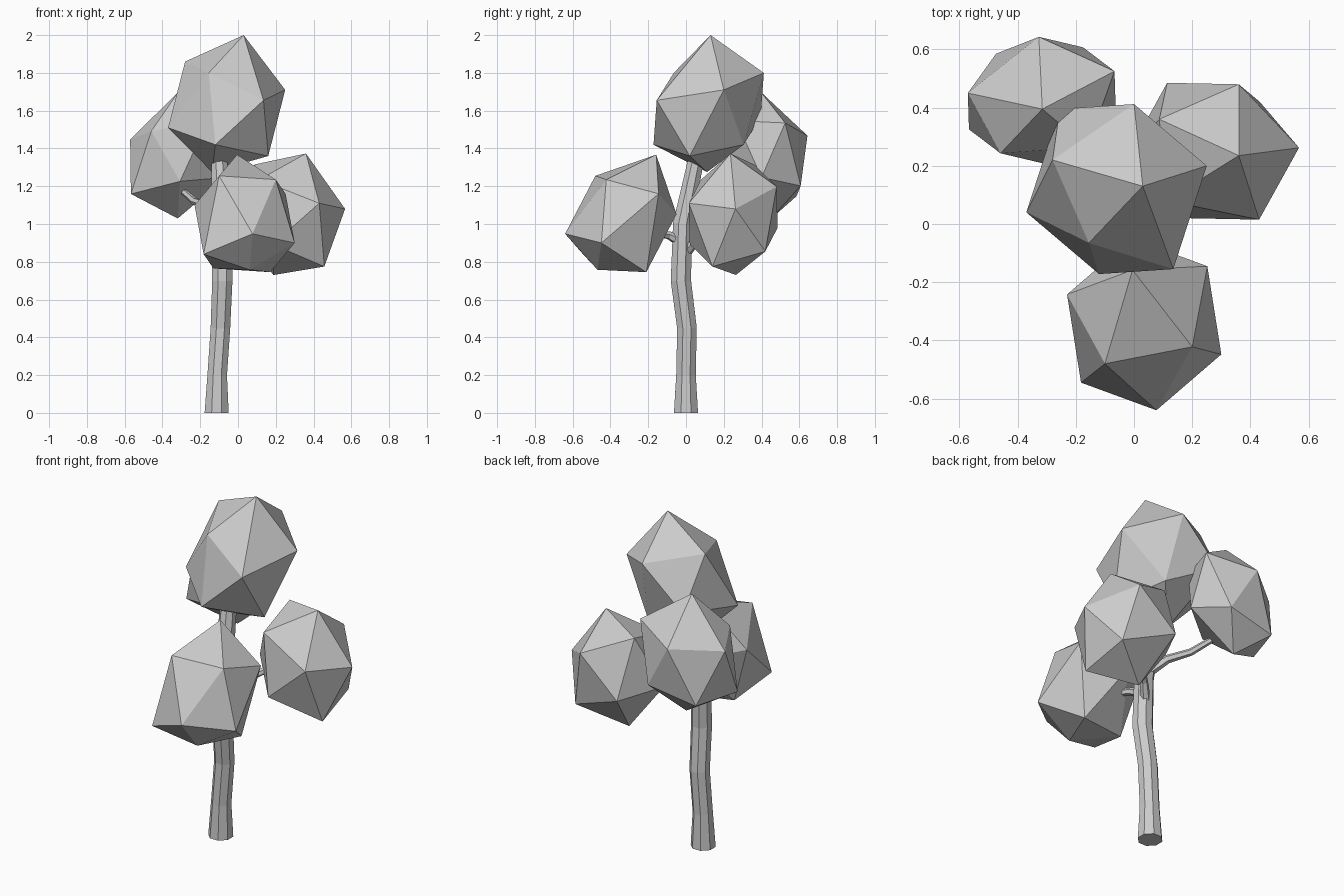
import bpy
import bmesh
from math import cos, sin, tau
from mathutils import Vector

cube = bpy.data.objects.get("Cube")
if cube:
    bpy.data.objects.remove(cube, do_unlink=True)

# One plain grey for the whole tree
grey = bpy.data.materials.new("light_grey")
grey.use_nodes = True
grey.diffuse_color = (0.6, 0.6, 0.6, 1)
grey.node_tree.nodes["Principled BSDF"].inputs["Base Color"].default_value = grey.diffuse_color


def add_object(name, bm):
    """Turn a bmesh into a flat-shaded object with outward normals."""
    bmesh.ops.recalc_face_normals(bm, faces=bm.faces)
    mesh = bpy.data.meshes.new(name)
    bm.to_mesh(mesh)
    bm.free()
    mesh.materials.append(grey)
    obj = bpy.data.objects.new(name, mesh)
    bpy.context.collection.objects.link(obj)
    return obj


def foliage(name, centre, squash, corners):
    """Skewed icosahedron: six corners mirrored through the centre.
    The first corner is the tip; its opposite is pulled in by squash."""
    bm = bmesh.new()
    centre = Vector(centre)
    for i, corner in enumerate(corners):
        offset = Vector(corner)
        bm.verts.new(centre + offset)
        bm.verts.new(centre - offset * (squash if i == 0 else 1))
    bmesh.ops.convex_hull(bm, input=bm.verts)
    return add_object(name, bm)


def limb(name, path, radii, sides):
    """Tapered tube with capped ends that follows a path."""
    bm = bmesh.new()
    points = [Vector(p) for p in path]
    rings = []
    for i, (point, radius) in enumerate(zip(points, radii)):
        tangent = points[min(i + 1, len(points) - 1)] - points[max(i - 1, 0)]
        if name == "trunk" and i == 0:
            tangent = Vector((0, 0, 1))
        turn = Vector((0, 0, 1)).rotation_difference(tangent)
        rings.append([
            bm.verts.new(point + turn @ Vector((radius * cos(a), radius * sin(a), 0)))
            for a in (tau * (k + 0.5) / sides for k in range(sides))
        ])
    for low, high in zip(rings, rings[1:]):
        for k in range(sides):
            n = (k + 1) % sides
            bm.faces.new((low[k], low[n], high[n], high[k]))
    bm.faces.new(rings[0])
    bm.faces.new(rings[-1])
    return add_object(name, bm)


# Trunk, gently bent, ending inside the crown
limb("trunk",
     [(-.113, 0, 0), (-.11, 0, .2), (-.093, .005, .45), (-.083, -.027, .7),
      (-.085, -.018, 1), (-.1, .055, 1.35)],
     [.069, .056, .056, .058, .055, .045], 8)

# Branches reaching into the side foliage
limb("front_branch",
     [(-.08, -.02, .9), (-.06, -.09, .94), (0, -.2, .96)],
     [.03, .022, .018], 6)
limb("left_branch",
     [(-.08, 0, .85), (-.02, .06, .92), (.12, .18, 1)],
     [.03, .022, .018], 6)
limb("back_branch",
     [(-.09, 0, 1.03), (-.16, .09, 1.1), (-.23, .2, 1.12), (-.32, .36, 1.2)],
     [.032, .024, .02, .016], 6)

# Four faceted foliage clumps
foliage("crown_foliage", (-.06, .12, 1.61), .86,
        [(.09, .01, .39), (-.22, .1, .25), (-.095, -.185, .19),
         (.195, -.275, .045), (.31, .08, .1), (.06, .292, .19)])
foliage("front_foliage", (.035, -.345, 1), .66,
        [(-.04, .187, .367), (-.135, -.135, .255), (.165, -.077, .235),
         (.217, .2, .16), (-.265, .103, .1), (.042, -.295, -.052)])
foliage("left_foliage", (.272, .25, 1.045), .96,
        [(.088, -.015, .328), (.295, .012, .035), (.088, .23, .153),
         (.158, -.235, .065), (-.185, .11, .27), (-.16, -.17, .19)])
foliage("back_foliage", (-.317, .425, 1.347), .9,
        [(.002, -.03, .353), (-.01, .218, .121), (.25, .1, .188),
         (-.254, .025, .1), (-.142, -.182, .145), (.157, -.16, .2)])
